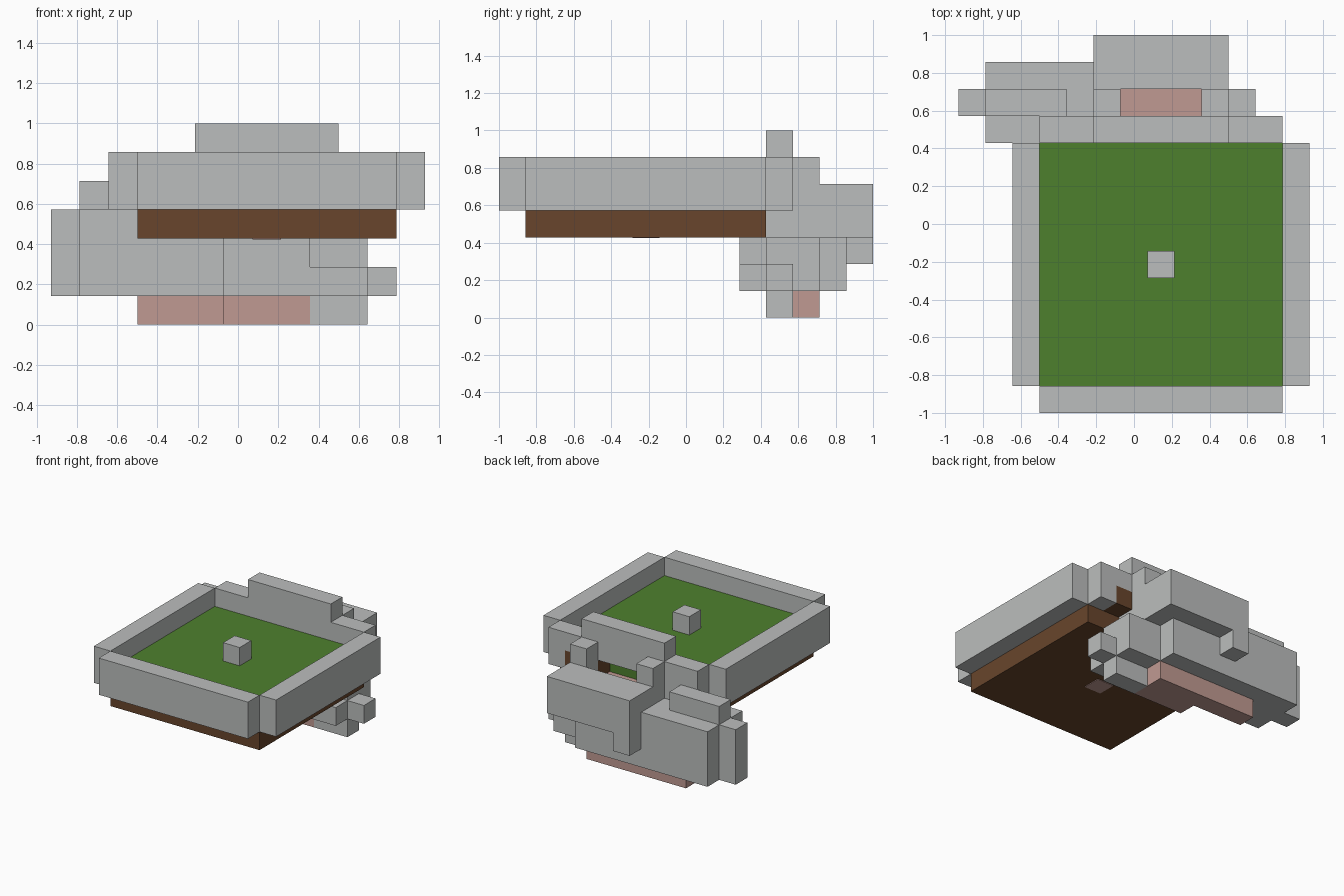
import bpy, bmesh
from mathutils import Matrix, Vector

if "Cube" in bpy.data.objects:
    bpy.data.objects.remove(bpy.data.objects["Cube"], do_unlink=True)

U = 1 / 7                       # one block of the grid
ORIGIN = Vector((-6.5, -7, 0))  # grid corner, in blocks


def material(name, rgb):
    m = bpy.data.materials.new(name)
    m.use_nodes = True
    m.diffuse_color = (*rgb, 1)
    m.node_tree.nodes["Principled BSDF"].inputs["Base Color"].default_value = (*rgb, 1)
    return m


STONE = material("stone grey", (0.50, 0.515, 0.51))
GRASS = material("grass green", (0.076, 0.216, 0.027))
EARTH = material("earth brown", (0.138, 0.06, 0.025))
PINK = material("soft pink", (0.527, 0.323, 0.287))


def part(name, mat, *boxes):
    """Join boxes given as block spans (x0, x1, y0, y1, z0, z1)."""
    bm = bmesh.new()
    for x0, x1, y0, y1, z0, z1 in boxes:
        lo, hi = Vector((x0, y0, z0)), Vector((x1, y1, z1))
        centre = ((lo + hi) / 2 + ORIGIN) * U
        bmesh.ops.create_cube(
            bm, size=1,
            matrix=Matrix.Translation(centre) @ Matrix.Diagonal((*((hi - lo) * U), 1)))
    mesh = bpy.data.meshes.new(name)
    bm.to_mesh(mesh)
    bm.free()
    mesh.materials.append(mat)
    ob = bpy.data.objects.new(name, mesh)
    bpy.context.collection.objects.link(ob)
    return ob


# Tray: earth base, grass bed and the low wall around it
part("earth_base", EARTH, (3, 12, 1, 10, 3, 4))
part("grass_bed", GRASS, (3, 12, 1, 10, 4, 5))
part("front_wall", STONE, (3, 12, 0, 1, 4, 6))
for name, x in (("right_wall", 2), ("left_wall", 12)):
    part(name, STONE, (x, x + 1, 1, 10, 4, 6))
part("back_wall", STONE, (3, 12, 10, 11, 5, 6), (5, 10, 10, 11, 6, 7),
     (3, 6, 10, 11, 4, 5), (11, 12, 10, 11, 4, 5))
part("earth_lump", EARTH, (9, 11, 10, 11, 4, 5))

# Post in the grass, with its foot showing under the base
part("centre_post", STONE, (7, 8, 5, 6, 5, 6))
part("post_foot", PINK, (7, 8, 5, 6, 2.97, 3.5))

# Pink lining of the hollow behind the wall
part("pink_floor", PINK, (3, 9, 11, 12, 0, 1), (6, 9, 10, 11, 0, 1))
part("pink_lining", PINK, (6, 9, 10, 11, 1, 4))

# Stone block on the right, stepped outwards
part("right_block", STONE, (1, 6, 10, 11, 1, 4), (0, 5, 11, 12, 1, 4),
     (1, 4, 11, 12, 4, 5), (1, 5, 12, 13, 1, 4))

# Uprights either side of the hollow
part("right_upright", STONE, (5, 6, 11, 12, 1, 6))
part("left_upright", STONE, (9, 10, 10, 11, 1, 4), (9, 10, 11, 12, 1, 6))

# Steps on the left and under the tray
part("left_steps", STONE, (10, 11, 10, 12, 1, 3), (11, 12, 10, 11, 1, 2),
     (9, 11, 10, 11, 0, 1))
part("front_ledge", STONE, (6, 11, 9, 10, 1, 2), (6, 9, 9, 10, 2, 3))

# Back of the hollow and the overhanging rear block
part("rear_panel", STONE, (5, 9, 12, 13, 1, 3))
part("rear_block", STONE, (5, 10, 12, 14, 3, 5), (5, 6, 13, 14, 2, 3))
